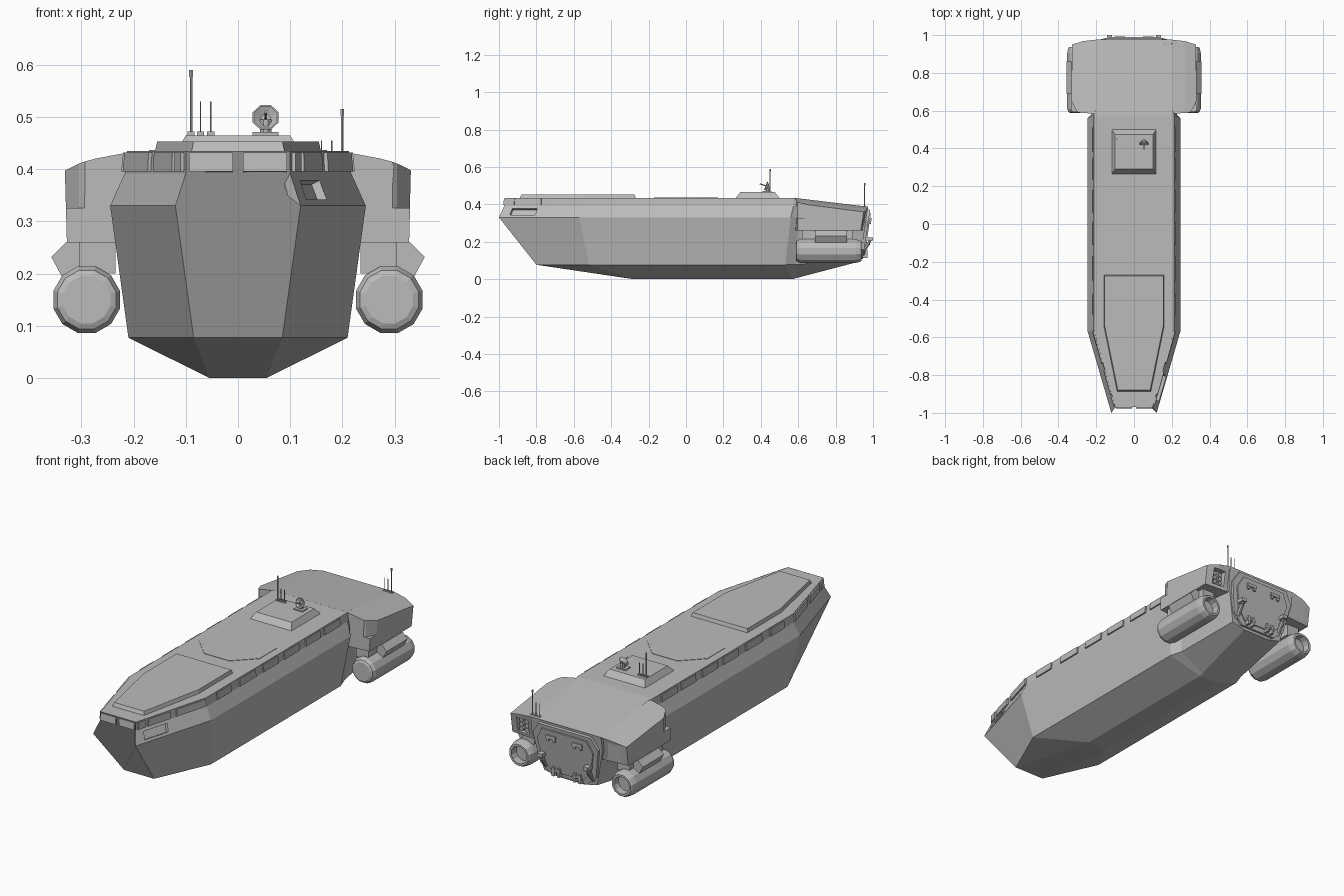
import bpy, bmesh, math
from mathutils import Vector as V, Matrix

if "Cube" in bpy.data.objects:
    bpy.data.objects.remove(bpy.data.objects["Cube"])

grey = bpy.data.materials.new("hull grey")
grey.diffuse_color = (0.5, 0.5, 0.5, 1)
grey.use_nodes = True
grey.node_tree.nodes["Principled BSDF"].inputs["Base Color"].default_value = grey.diffuse_color


def finish(bm, name, mirror=False):
    if mirror:
        d = bmesh.ops.duplicate(bm, geom=bm.verts[:] + bm.edges[:] + bm.faces[:])["geom"]
        for v in d:
            if isinstance(v, bmesh.types.BMVert):
                v.co.x *= -1
    bmesh.ops.recalc_face_normals(bm, faces=bm.faces)
    me = bpy.data.meshes.new(name)
    bm.to_mesh(me)
    bm.free()
    me.materials.append(grey)
    ob = bpy.data.objects.new(name, me)
    bpy.context.collection.objects.link(ob)
    return ob


def bridge(bm, rings):
    """Skin closed rings of points and cap both ends."""
    vs = [[bm.verts.new(p) for p in r] for r in rings]
    n = len(vs[0])
    for a, b in zip(vs, vs[1:]):
        for i in range(n):
            j = (i + 1) % n
            bm.faces.new((a[i], a[j], b[j], b[i]))
    bm.faces.new(vs[0])
    bm.faces.new(vs[-1])


def loft(name, stations):
    """Stations hold the right half, bottom to top; the left half is mirrored."""
    bm = bmesh.new()
    bridge(bm, [list(s) + [(-x, y, z) for x, y, z in reversed(s)] for s in stations])
    bmesh.ops.remove_doubles(bm, verts=bm.verts, dist=0.0005)
    return finish(bm, name)


def prism(bm, pts, t):
    """Flat polygon thickened by t to both sides."""
    pts = [V(p) for p in pts]
    n = (pts[1] - pts[0]).cross(pts[2] - pts[0]).normalized() * t
    bridge(bm, [[p - n for p in pts], [p + n for p in pts]])


def patch(q, u0, u1, v0, v1):
    a, b, c, d = [V(p) for p in q]
    return [a.lerp(b, u).lerp(d.lerp(c, u), v)
            for u, v in ((u0, v0), (u1, v0), (u1, v1), (u0, v1))]


def lathe(bm, prof, m, n=12):
    """Profile of (radius, height) turned round local z, placed by m."""
    bridge(bm, [[m @ V((r * math.cos((i + .5) * math.tau / n),
                        r * math.sin((i + .5) * math.tau / n), h)) for i in range(n)]
                for r, h in prof])


def rod(bm, a, b, r, n=6):
    a, b = V(a), V(b)
    m = Matrix.Translation(a) @ (b - a).to_track_quat('Z', 'Y').to_matrix().to_4x4()
    lathe(bm, [(r, 0), (r, (b - a).length)], m, n)


def box(bm, c, s):
    bmesh.ops.create_cube(bm, size=1, matrix=Matrix.Translation(c) @ Matrix.Diagonal((*s, 1)))


def cut(ob, bm):
    """Carve the cutter prisms out of an object."""
    c = finish(bm, "window_cutter", True)
    c.hide_render = True
    mod = ob.modifiers.new("recess", 'BOOLEAN')
    mod.object = c
    mod.solver = 'EXACT'
    dg = bpy.context.evaluated_depsgraph_get()
    me = bpy.data.meshes.new_from_object(ob.evaluated_get(dg))
    ob.modifiers.clear()
    ob.data = me
    bpy.data.objects.remove(c)


# hull: keel, chine, shoulder, window band, deck edge
bow = [(.085, -.8, .077), (.085, -.8, .077), (.12, -1, .33), (.1, -.972, .392), (.1, -.968, .435)]
fore = [(.055, -.28, 0), (.21, -.52, .077), (.245, -.57, .33), (.217, -.56, .392), (.213, -.56, .435)]
aft = [(.055, .57, 0), (.21, .53, .077), (.245, .56, .33), (.217, .575, .392), (.213, .575, .435)]
neck = [(.057, .59, .006), (.19, .59, .078), (.21, .6, .33), (.207, .6, .392), (.205, .6, .432)]
stern = [(.075, .93, .095), (.15, .932, .112), (.2, .962, .31), (.2, .97, .37), (.195, .973, .385)]
hull = loft("hull", [bow, fore, aft, neck, stern])


def quad(s, t, i):
    return [s[i], t[i], t[i + 1], s[i + 1]]


port_bow = [(-x, y, z) for x, y, z in bow]
front = port_bow, bow

# recessed bridge windows
bm = bmesh.new()
prism(bm, patch(quad(*front, 2), .56, .93, .2, .8), .018)
prism(bm, patch(quad(bow, fore, 2), .12, .44, .2, .78), .018)
cut(hull, bm)

# upper window band
bm = bmesh.new()
prism(bm, patch(quad(*front, 3), .55, .97, .08, .92), .005)
for u0, u1 in ((.03, .13), (.17, .48), (.57, .98)):
    prism(bm, patch(quad(bow, fore, 3), u0, u1, .08, .92), .007)
for y0, y1 in ((-.48, -.37), (-.30, -.17), (-.11, .01), (.06, .18), (.235, .35), (.385, .51)):
    u0, u1 = [(y + .56) / 1.135 for y in (y0, y1)]
    prism(bm, patch(quad(fore, aft, 3), u0, u1, .08, .92), .007)
finish(bm, "band_windows", True)

# deck hatch, landing circle and sensor platform
loft("deck_hatch", [[(.09, -.89, .43), (.085, -.88, .453)],
                    [(.16, -.545, .43), (.155, -.54, .453)],
                    [(.16, -.268, .43), (.155, -.275, .453)]])
bm = bmesh.new()
lathe(bm, [(.185, .43), (.185, .437)], Matrix.Identity(4), 8)
finish(bm, "deck_circle")
loft("sensor_platform", [[(.118, .265, .434), (.1, .29, .465)],
                         [(.118, .5, .434), (.1, .475, .465)]])

# radar dish and pedestal
bm = bmesh.new()
box(bm, (.053, .43, .467), (.05, .04, .008))
rod(bm, (.053, .435, .465), (.053, .435, .495), .012, 8)
tilt = Matrix.Translation((.053, .43, .498)) @ Matrix.Rotation(math.radians(70), 4, 'X')
lathe(bm, [(.012, -.012), (.027, .004), (.024, .005), (.01, -.005)], tilt, 8)
rod(bm, (.053, .43, .498), (.053, .395, .51), .003)
finish(bm, "radar_dish")

# whip antennas on platform and stern deck
bm = bmesh.new()
for x, y, z, top in ((-.09, .45, .46, .585), (-.072, .45, .46, .53), (-.052, .45, .46, .53),
                     (.2, .955, .38, .51), (.18, .955, .38, .455), (.16, .955, .38, .455)):
    big = x in (-.09, .2)
    rod(bm, (x, y, z), (x, y, top), .0028 if big else .0015)
    box(bm, (x, y, z + .007), (.014, .014, .01))
    if big:
        rod(bm, (x, y, top - .008), (x, y, top + .005), .004)
finish(bm, "antennas")

# wide stern block with chamfered front corners and lamp recesses
block = loft("stern_block", [
    [(.19, .585, .26), (.328, .595, .26), (.332, .595, .405), (.27, .587, .421), (.2, .585, .434)],
    [(.195, .945, .26), (.328, .935, .26), (.328, .95, .36), (.27, .968, .377), (.2, .976, .387)]])
bm = bmesh.new()
prism(bm, [(.27, .57, .393), (.305, .6, .393), (.345, .68, .393), (.36, .57, .393)], .067)
prism(bm, [(.222, .95, .275), (.29, .95, .275), (.29, .958, .355), (.222, .958, .355)], .025)
cut(block, bm)
bm = bmesh.new()
for x in (.24, .272):
    for z in (.292, .315, .338):
        rod(bm, (x, .92, z), (x, .942, z), .011, 8)
finish(bm, "stern_lamps", True)

# engine pods with pylons and scoops
bm = bmesh.new()
lathe(bm, [(.047, .587), (.058, .592), (.066, .61), (.066, .905), (.06, .93), (.055, .937),
           (.044, .937), (.042, .9)],
      Matrix.Translation((.29, 0, .15)) @ Matrix.Rotation(-math.pi / 2, 4, 'X'))
finish(bm, "engine_pods", True)
bm = bmesh.new()
box(bm, (.27, .755, .235), (.07, .27, .07))
finish(bm, "pod_pylons", True)
bm = bmesh.new()
prism(bm, [(x, .775, z) for x, z in
           ((.295, .262), (.33, .26), (.358, .232), (.338, .195), (.3, .2))], .085)
finish(bm, "pod_scoops", True)


# stern ramp: stacked octagonal frame and door on the sloped transom
def on_stern(x, z, off=0):
    return (x, .932 + .15 * (z - .1) + off, z)


for name, w, z0, z1, off, t in (("ramp_frame", .185, .108, .372, .004, .008),
                                ("ramp_door", .158, .13, .352, .012, .007)):
    bm = bmesh.new()
    half = [(w * .55, z0), (w * .85, z0 + .05), (w, z1 - .06), (w * .8, z1)]
    ring = half + [(-x, z) for x, z in reversed(half)]
    prism(bm, [on_stern(x, z, off) for x, z in ring], t)
    finish(bm, name)

# ramp handles, hinges and hydraulic arms
bm = bmesh.new()
box(bm, on_stern(.075, .318, .02), (.055, .014, .016))
for x in (.057, .093):
    box(bm, on_stern(x, .305, .02), (.014, .014, .018))
finish(bm, "ramp_handles", True)
bm = bmesh.new()
for x in (.045, .075):
    box(bm, on_stern(x, .135, .015), (.012, .035, .045))
rod(bm, on_stern(.035, .14, .025), on_stern(.085, .14, .025), .007)
finish(bm, "ramp_hinges", True)
bm = bmesh.new()
rod(bm, (.13, .935, .135), (.13, .978, .195), .011, 8)
rod(bm, (.13, .96, .17), (.13, .993, .218), .007, 8)
box(bm, (.13, .975, .215), (.028, .05, .018))
finish(bm, "ramp_arms", True)
